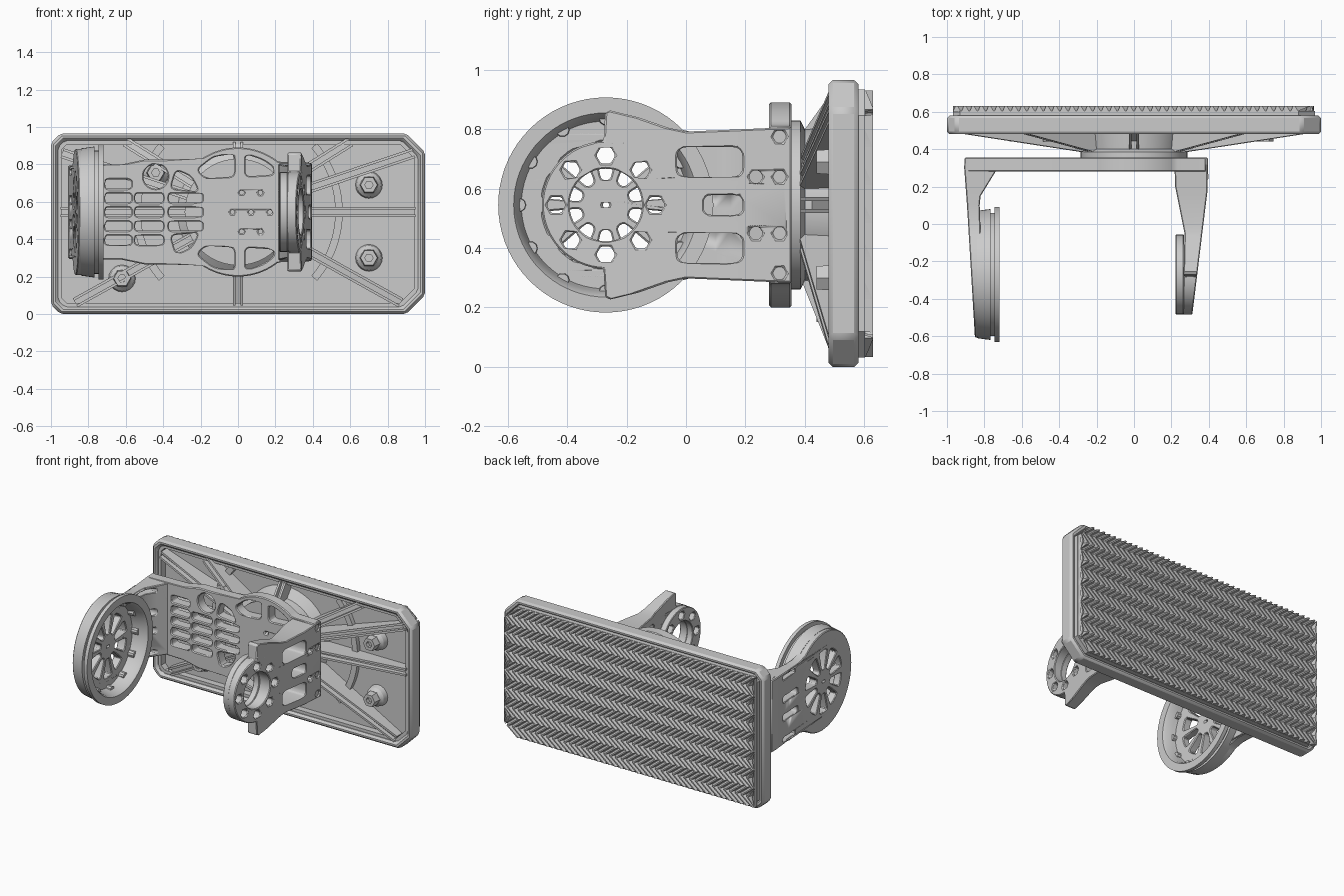
import bpy, bmesh
from math import cos, sin, pi, radians
from mathutils import Vector

if "Cube" in bpy.data.objects:
    bpy.data.objects.remove(bpy.data.objects["Cube"])

CZ = 0.545          # height of the ankle axis
PY = -0.27          # y of the pivot rings


# ---------- helpers ----------
def finish(name, bm, bevel=0):
    bmesh.ops.remove_doubles(bm, verts=bm.verts, dist=1e-5)
    bmesh.ops.recalc_face_normals(bm, faces=bm.faces)
    me = bpy.data.meshes.new(name)
    bm.to_mesh(me)
    bm.free()
    ob = bpy.data.objects.new(name, me)
    bpy.context.collection.objects.link(ob)
    if bevel:
        m = ob.modifiers.new("edge", 'BEVEL')
        m.width, m.segments, m.limit_method = bevel, 1, 'ANGLE'
        m.angle_limit = radians(40)
        m.use_clamp_overlap = False
    bpy.ops.object.select_all(action='DESELECT')
    ob.select_set(True)
    bpy.context.view_layer.objects.active = ob
    bpy.ops.object.shade_smooth_by_angle(angle=radians(28))
    return ob


def plate(name, loops, fn, cuts=(), bevel=0):
    """Fill outline and holes, extrude, then map (u, v, t 0..1) to the world."""
    cu = bpy.data.curves.new("outline", 'CURVE')
    cu.dimensions, cu.fill_mode, cu.extrude = '2D', 'BOTH', 0.5
    for loop in loops:
        s = cu.splines.new('POLY')
        s.points.add(len(loop) - 1)
        for p, (u, v) in zip(s.points, loop):
            p.co = (u, v, 0, 1)
        s.use_cyclic_u = True
    tmp = bpy.data.objects.new("tmp", cu)
    bpy.context.collection.objects.link(tmp)
    dg = bpy.context.evaluated_depsgraph_get()
    me = bpy.data.meshes.new_from_object(tmp.evaluated_get(dg))
    bm = bmesh.new()
    bm.from_mesh(me)
    bpy.data.objects.remove(tmp)
    bmesh.ops.remove_doubles(bm, verts=bm.verts, dist=1e-5)
    for c in cuts:
        bmesh.ops.bisect_plane(bm, geom=bm.verts[:] + bm.edges[:] + bm.faces[:],
                               plane_co=(c, 0, 0), plane_no=(1, 0, 0))
    for v in bm.verts:
        v.co = fn(v.co.x, v.co.y, v.co.z + 0.5)
    return finish(name, bm, bevel)


def lathe(name, profile, axis, centre, n=48):
    """Closed profile of (offset along axis, radius) turned about X or Y."""
    bm = bmesh.new()
    rings = []
    for i in range(n):
        c, s = cos(2 * pi * i / n), sin(2 * pi * i / n)
        rings.append([bm.verts.new(Vector(centre) + Vector(
            (a, r * c, r * s) if axis == 'X' else (r * c, a, r * s))) for a, r in profile])
    for i in range(n):
        A, B = rings[i], rings[(i + 1) % n]
        for j in range(len(profile)):
            k = (j + 1) % len(profile)
            bm.faces.new((A[j], A[k], B[k], B[j]))
    return finish(name, bm)


def arc(cx, cy, r, a0, a1, n=24):
    return [(cx + r * cos(radians(a0 + (a1 - a0) * i / n)),
             cy + r * sin(radians(a0 + (a1 - a0) * i / n))) for i in range(n + 1)]


def circle(cx, cy, r, n=32):
    return arc(cx, cy, r, 0, 360, n)[:-1]


def rounded(pts, r, n=4):
    pts, out = [Vector(p) for p in pts], []
    for i, p in enumerate(pts):
        e, f = pts[i - 1] - p, pts[(i + 1) % len(pts)] - p
        a = p + e.normalized() * min(r, e.length * .45)
        b = p + f.normalized() * min(r, f.length * .45)
        out += [tuple(a * (1 - t)**2 + p * 2 * t * (1 - t) + b * t * t)
                for t in [k / n for k in range(n + 1)]]
    return out


def slot(u0, u1, v0, v1, r=.02):
    return rounded([(u0, v0), (u1, v0), (u1, v1), (u0, v1)], r)


def flip(pts):
    return [(u, 2 * CZ - v) for u, v in reversed(pts)]


def up(pts):
    return [(u, v + CZ) for u, v in pts]


def lerp(tab, x):
    for (x0, y0), (x1, y1) in zip(tab, tab[1:]):
        if x <= x1:
            break
    return y0 + (y1 - y0) * (x - x0) / (x1 - x0)


# ---------- sole plate: rim, lip, floor ----------
def foot(d):
    a, b = .05 - d * .4, .1 - d * .4
    x0, x1, z0, z1 = -1 + d, 1 - d, d, .965 - d
    return [(x0 + a, z0), (x1 - b, z0), (x1, z0 + b), (x1, z1 - b), (x1 - b, z1),
            (x0 + a, z1), (x0, z1 - a), (x0, z0 + a)]


def along_y(y0, y1):
    return lambda u, v, t: (u, y0 + (y1 - y0) * t, v)


plate("sole_rim", [foot(0), foot(.038)], along_y(.48, .58), bevel=.014)
plate("sole_inner_lip", [foot(.036), foot(.058)], along_y(.50, .575))
plate("sole_floor", [foot(.05)], along_y(.545, .585))
plate("tread_base", [foot(.032)], along_y(.57, .603))

# ---------- herringbone tread ----------
bm = bmesh.new()
ROWS, PITCH, AMP, X0, X1, Z0, Z1 = 14, .044, .08, -.967, .962, .034, .931
for i in range(-2, 45):
    prev = None
    for j in range(ROWS + 1):
        x, z = X0 + i * PITCH + AMP * (j % 2), Z0 + (Z1 - Z0) * j / ROWS
        row = [bm.verts.new((min(max(x + dx, X0), X1), y, z))
               for dx, y in ((0, .60), (.012, .63), (.024, .63), (.042, .60))]
        if prev:
            for k in range(3):
                bm.faces.new((prev[k], prev[k + 1], row[k + 1], row[k]))
        if j in (0, ROWS):
            bm.faces.new(row)
        prev = row
for s, zc in ((1, Z1), (-1, Z0)):
    bmesh.ops.bisect_plane(bm, geom=bm.verts[:] + bm.edges[:] + bm.faces[:],
                           plane_co=(X1 - .085, .6, zc), plane_no=(1, 0, s), clear_outer=True)
bmesh.ops.dissolve_degenerate(bm, edges=bm.edges, dist=1e-5)
finish("tread_herringbone", bm)

# ---------- hub, ribs, arcs and bolt bosses in the tray ----------
lathe("ankle_hub", [(.35, 0), (.35, .285), (.385, .285), (.40, .255), (.50, .265), (.55, .33),
                    (.55, 0)], 'Y', (0, 0, CZ))
ends = [(0, .92), (0, .045)]
for s in (1, -1):
    ends += [(s * .95, CZ), (s * .94, .86), (s * .6, .92), (s * .87, .06)]
for x, z in ends:
    d = Vector((x, z - CZ))
    L = d.length
    d /= L

    def place(off, wid, d=d):
        return lambda u, v, t: (u * d.x - d.y * (off + wid * (t - .5)), v,
                                CZ + u * d.y + d.x * (off + wid * (t - .5)))
    for off in (-.02, .02):
        plate("sole_rib", [[(.22, .375), (L, .487), (L, .56), (.22, .56)]], place(off, .014))
    plate("sole_rib_web", [[(.22, .42), (L, .515), (L, .56), (.22, .56)]], place(0, .04))
for a in (0, 180):
    plate("sole_arc_rib", [arc(0, CZ, .56, a - 41, a + 41) + arc(0, CZ, .52, a + 41, a - 41)],
          along_y(.515, .56))
for x, z in ((.7, .69), (.7, .30), (-.62, .19), (-.44, .755)):
    lathe("bolt_boss", [(.49, 0), (.49, .045), (.51, .065), (.56, .075), (.56, 0)],
          'Y', (x, 0, z), 20)
    lathe("bolt_nut", [(.44, .022), (.44, .045), (.50, .05), (.50, 0), (.465, 0), (.465, .022)],
          'Y', (x, 0, z), 6)

# ---------- back plate of the bracket ----------
top = [(.385, .265), (.235, .267)] + arc(0, 0, .345, 52, 124) + \
      [(-.38, .28), (-.50, .28), (-.62, .255), (-.89, .25)]
top = up(top)
holes = []
for c, (u0, u1) in enumerate(((-.71, -.57), (-.55, -.40), (-.37, -.19))):
    for r in range(-2, 3):
        if (c, r) == (1, 2) or (c == 2 and abs(r) == 2):
            continue
        holes.append(slot(u0, u1, CZ + r * .075 - .025, CZ + r * .075 + .025))
holes.append(circle(-.44, CZ + .19, .066, 20))
for pts in ([(-.22, .225), (-.13, .295), (-.02, .312), (-.02, .19), (-.17, .18)],
            [(.04, .19), (.04, .31), (.13, .28), (.19, .24), (.19, .20)],
            [(-.36, .125), (-.21, .11), (-.25, .19), (-.33, .225)]):
    q = rounded(up(pts), .03)
    holes += [q, flip(q)]
for k in range(6):
    holes.append(circle(.07 + .1 * cos(k * pi / 3), CZ + .12 * sin(k * pi / 3), .014, 6))
holes.append(circle(0.07, CZ, .014, 6))
plate("bracket_back", [top + flip(top)] + holes, along_y(.28, .355), bevel=.006)

# ---------- right arm with horns and bearing ring ----------
inner = [(-.5, .26), (-.05, .27), (.2, .22), (.36, .215)]
outer = [(-.5, .31), (.17, .392), (.36, .395)]
half = up([(.355, .262), (.0, .247), (-.06, .26), (-.16, .295), (-.255, .318), (-.272, .31)])
arm = half + arc(PY, CZ, .215, 92, 268, 32) + flip(half)
bolts = [circle(PY + .167 * cos(k * pi / 4), CZ + .167 * sin(k * pi / 4), .032, 6)
         for k in range(8)]
bore = circle(PY, CZ, .122, 40)
side = [slot(-.03, .19, CZ + .095, CZ + .195, .035)]
side += [flip(side[0]), slot(.06, .19, CZ - .033, CZ + .033, .025)]
pegs = [circle(y, CZ + s * z, .024, 6) for s in (1, -1)
        for y, z in ((.235, .095), (.315, .095), (.315, .23))]
plate("right_arm", [arm, bore] + bolts + side + pegs,
      lambda u, v, t: (lerp(inner, u) * (1 - t) + lerp(outer, u) * t, u, v),
      cuts=(-.05, .17, .2), bevel=.005)
plate("right_bearing_ring", [circle(PY, CZ, .213, 48), bore] + bolts,
      lambda u, v, t: (.222 + .045 * t, u, v), bevel=.004)

# ---------- left arm with spoked disc ----------
inner = [(-.65, -.80), (.1, -.825), (.15, -.82), (.28, -.74), (.36, -.735)]
outer = [(-.65, -.848), (.1, -.893), (.30, -.908), (.36, -.906)]
half = up([(.355, .25), (.16, .245), (.02, .245)])
arm = half + arc(PY, CZ, .338, 52, 308, 56) + flip(half)
spokes = []
for k in range(10):
    a = k * 36 + 18
    spokes.append(rounded(arc(PY, CZ, .215, a - 12, a + 12, 3) +
                          arc(PY, CZ, .085, a + 10, a - 10, 1), .015, 3))
side = [slot(.04, .22, CZ + .042, CZ + .085), slot(.07, .22, CZ + .2, CZ + .228, .012)]
side += [flip(s) for s in side]
plate("left_arm", [arm, circle(PY, CZ, .012, 8)] + spokes + side,
      lambda u, v, t: (lerp(outer, u) * (1 - t) + lerp(inner, u) * t, u, v),
      cuts=(.1, .15, .28, .30), bevel=.005)
lathe("left_drum_ring", [(-.84, .275), (-.84, .34), (-.768, .35), (-.768, .33), (-.745, .33),
                         (-.745, .362), (-.72, .362), (-.72, .31), (-.735, .30), (-.78, .29)],
      'X', (0, PY, CZ), 72)
for k in range(12):
    a = k * pi / 6
    lathe("drum_lug", [(-.83, 0), (-.83, .026), (-.78, .022), (-.78, 0)],
          'X', (0, PY + .292 * cos(a), CZ + .292 * sin(a)), 10)
